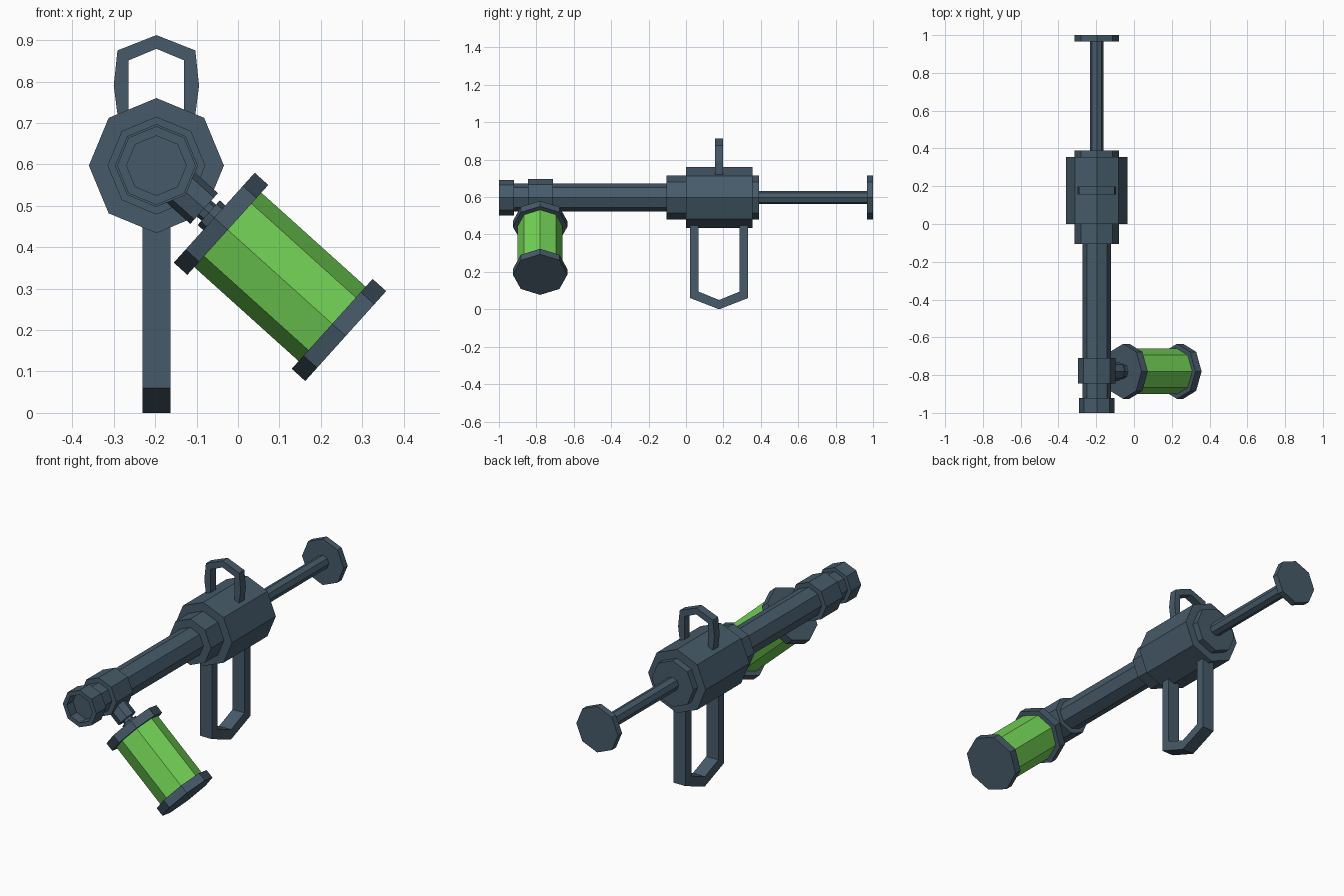
import bpy, bmesh, math
from mathutils import Vector

cube = bpy.data.objects.get("Cube")
if cube:
    bpy.data.objects.remove(cube, do_unlink=True)


def material(name, rgb):
    m = bpy.data.materials.new(name)
    m.use_nodes = True
    m.diffuse_color = (*rgb, 1)
    m.node_tree.nodes["Principled BSDF"].inputs["Base Color"].default_value = (*rgb, 1)
    return m


slate = material("slate metal", (0.062, 0.105, 0.143))
green = material("green glass", (0.170, 0.640, 0.092))

CENTRE = Vector((-0.197, 0, 0.597))   # axis of the barrel
SIDES = 8


def finish(name, bm, mat):
    bmesh.ops.recalc_face_normals(bm, faces=bm.faces)
    mesh = bpy.data.meshes.new(name)
    bm.to_mesh(mesh)
    bm.free()
    mesh.materials.append(mat)
    obj = bpy.data.objects.new(name, mesh)
    bpy.context.collection.objects.link(obj)
    return obj


def turned(name, profile, mat=slate, origin=CENTRE, axis=Vector((0, 1, 0)), ref=Vector((0, 0, 1))):
    """Octagonal turned solid; profile is (distance along axis, radius), ends capped."""
    bm = bmesh.new()
    side = axis.cross(ref)
    rings = []
    for t, r in profile:
        angles = [math.tau * i / SIDES for i in range(SIDES)]
        rings.append([bm.verts.new(origin + axis * t + (ref * math.cos(a) + side * math.sin(a)) * r)
                      for a in angles])
    for a, b in zip(rings, rings[1:]):
        for i in range(SIDES):
            j = (i + 1) % SIDES
            bm.faces.new((a[i], a[j], b[j], b[i]))
    bm.faces.new(rings[0])
    bm.faces.new(rings[-1])
    return finish(name, bm, mat)


def loop_handle(name, outer, inner, place, thickness):
    """Flat bent bar between two outlines, given thickness along its normal."""
    bm = bmesh.new()
    sections = []
    for o, i in zip(outer, inner):
        sections.append([bm.verts.new(place(*p, d)) for p, d in
                         ((o, -thickness), (o, thickness), (i, thickness), (i, -thickness))])
    for a, b in zip(sections, sections[1:]):
        for k in range(4):
            n = (k + 1) % 4
            bm.faces.new((a[k], a[n], b[n], b[k]))
    bm.faces.new(sections[0])
    bm.faces.new(sections[-1])
    return finish(name, bm, slate)


def mirrored(half):
    return half + [(-u, v) for u, v in reversed(half[:-1])]


# Barrel, muzzle and body along the main axis
turned("barrel", [(-0.94, 0.075), (-0.05, 0.075)])
turned("muzzle", [(-0.92, 0.095), (-1.0, 0.095), (-1.0, 0.072), (-0.95, 0.072)])
turned("barrel_collar", [(-0.845, 0.1), (-0.71, 0.1)])
turned("body_core", [(-0.105, 0.118), (0.39, 0.118)])
turned("body", [(0, 0.163), (0.355, 0.163)])

# Rear rod and end plate
turned("stock_rod", [(0.38, 0.035), (0.97, 0.035)])
turned("shoulder_plate", [(0.967, 0.118), (1.0, 0.118)])

# Carrying handle on top
loop_handle("carry_handle",
            mirrored([(0.09, 0.69), (0.103, 0.79), (0.094, 0.875), (0, 0.912)]),
            mirrored([(0.067, 0.69), (0.067, 0.79), (0.067, 0.851), (0, 0.879)]),
            lambda u, v, d: Vector((CENTRE.x + u, 0.177 + d, v)), 0.021)

# Grip loop underneath
loop_handle("grip_loop",
            mirrored([(0.155, 0.5), (0.155, 0.06), (0, 0)]),
            mirrored([(0.109, 0.5), (0.109, 0.094), (0, 0.05)]),
            lambda u, v, d: Vector((CENTRE.x + d, 0.177 + u, v)), 0.034)

# Canister hanging out to the left on a stepped neck
slant = dict(origin=CENTRE + Vector((0, -0.78, 0)),
             axis=Vector((0.743, 0, -0.669)).normalized(), ref=Vector((0, 1, 0)))
turned("canister_neck", [(0.03, 0.05), (0.155, 0.05), (0.155, 0.026), (0.17, 0.026),
                         (0.17, 0.04), (0.2, 0.04)], **slant)
turned("canister_upper_cap", [(0.188, 0.146), (0.232, 0.146)], **slant)
turned("canister_glass", [(0.225, 0.121), (0.58, 0.121)], mat=green, **slant)
turned("canister_lower_cap", [(0.571, 0.146), (0.615, 0.146)], **slant)
